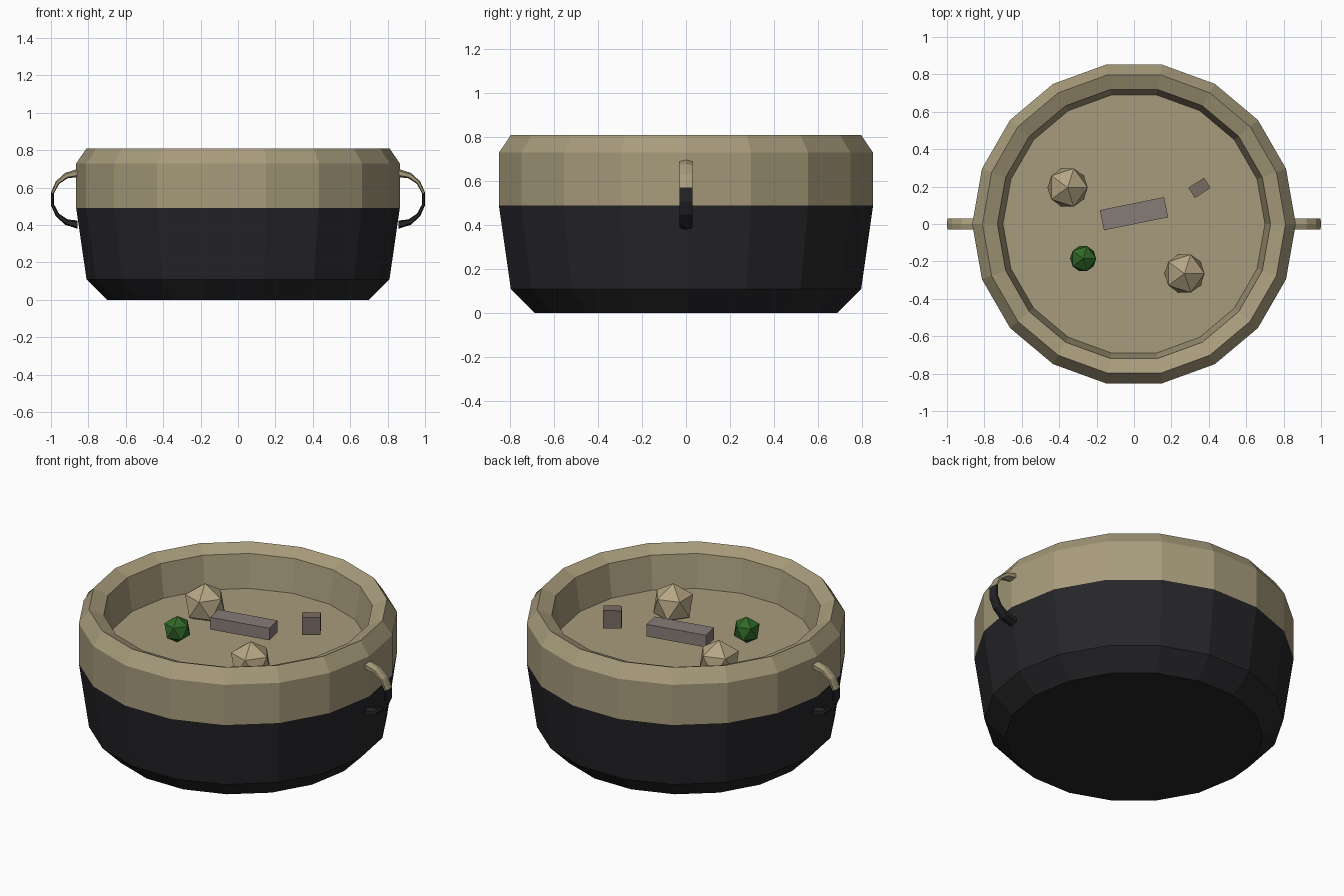
import bpy, bmesh, math
from mathutils import Vector

if "Cube" in bpy.data.objects:
    bpy.data.objects.remove(bpy.data.objects["Cube"])


def material(name, r, g, b):
    m = bpy.data.materials.new(name)
    m.diffuse_color = (r, g, b, 1)
    m.use_nodes = True
    m.node_tree.nodes["Principled BSDF"].inputs["Base Color"].default_value = m.diffuse_color
    return m


TAN = material("tan", 0.39, 0.33, 0.20)
DARK = material("dark", 0.019, 0.019, 0.022)
POTATO = material("potato", 0.46, 0.38, 0.23)
GREEN = material("green", 0.03, 0.14, 0.02)
MEAT = material("meat", 0.24, 0.20, 0.18)
BROWN = material("brown", 0.19, 0.15, 0.125)


def finish(bm, name, mats):
    bmesh.ops.recalc_face_normals(bm, faces=bm.faces)
    mesh = bpy.data.meshes.new(name)
    bm.to_mesh(mesh)
    bm.free()
    for m in mats:
        mesh.materials.append(m)
    ob = bpy.data.objects.new(name, mesh)
    bpy.context.collection.objects.link(ob)
    return ob


def loft(name, rings, mats, band_mats, caps=(0, 0)):
    """Skin a list of equal-length rings; one material index per band."""
    bm = bmesh.new()
    rows = [[bm.verts.new(p) for p in ring] for ring in rings]
    n = len(rows[0])
    for a, b, mi in zip(rows, rows[1:], band_mats):
        for i in range(n):
            j = (i + 1) % n
            bm.faces.new((a[i], a[j], b[j], b[i])).material_index = mi
    bm.faces.new(rows[0][::-1]).material_index = caps[0]
    bm.faces.new(rows[-1]).material_index = caps[1]
    return finish(bm, name, mats)


def circle(r, z, n=18):
    return [(r * math.cos(math.tau * i / n), r * math.sin(math.tau * i / n), z)
            for i in range(n)]


# Pot: dark lower body, tan upper rim and inner wall, closed by the soup surface
profile = [(0.70, 0), (0.81, 0.11), (0.865, 0.49), (0.865, 0.73),
           (0.81, 0.81), (0.73, 0.775), (0.70, 0.58)]
loft("pot", [circle(r, z) for r, z in profile], [DARK, TAN],
     [0, 0, 1, 1, 1, 1], caps=(0, 1))


# Handles: half loops, thick at the ends and thin at the outside
def handle(name, side):
    rings = []
    for k in range(8):
        a = math.pi / 2 - math.pi * k / 7
        ca, sa = math.cos(a), math.sin(a)
        t = 0.022 - 0.014 * ca
        ring = []
        for i in range(6):
            u = math.tau * (i + 0.5) / 6
            off = t * math.sin(u) / math.sin(math.pi / 3)
            off = max(-t, min(t, off))
            ring.append((side * (0.857 + (0.139 + off) * ca),
                         0.03 * math.cos(u) / math.cos(math.pi / 6) * 0.98,
                         0.54 + (0.138 + off) * sa))
        rings.append(ring)
    loft(name, rings, [DARK, TAN], [1, 1, 1, 0, 0, 0, 0], caps=(1, 0))


handle("handle_right", 1)
handle("handle_left", -1)


# Round vegetables: 20-sided lumps resting in the soup
def lump(name, loc, r, mat):
    bm = bmesh.new()
    bmesh.ops.create_icosphere(bm, subdivisions=1, radius=r)
    finish(bm, name, [mat]).location = loc


lump("potato_back", (-0.355, 0.195, 0.646), 0.12, POTATO)
lump("potato_front", (0.27, -0.265, 0.642), 0.12, POTATO)
lump("green_vegetable", (-0.272, -0.185, 0.66), 0.078, GREEN)


# Meat chunks: turned boxes
def chunk(name, loc, size, yaw, mat):
    bm = bmesh.new()
    bmesh.ops.create_cube(bm, size=1)
    bmesh.ops.scale(bm, vec=Vector(size), verts=bm.verts)
    ob = finish(bm, name, [mat])
    ob.location = loc
    ob.rotation_euler.z = math.radians(yaw)


chunk("meat_slab", (0, 0.055, 0.666), (0.35, 0.11, 0.072), 11.5, MEAT)
chunk("meat_cube", (0.35, 0.193, 0.714), (0.10, 0.065, 0.106), 33, BROWN)
